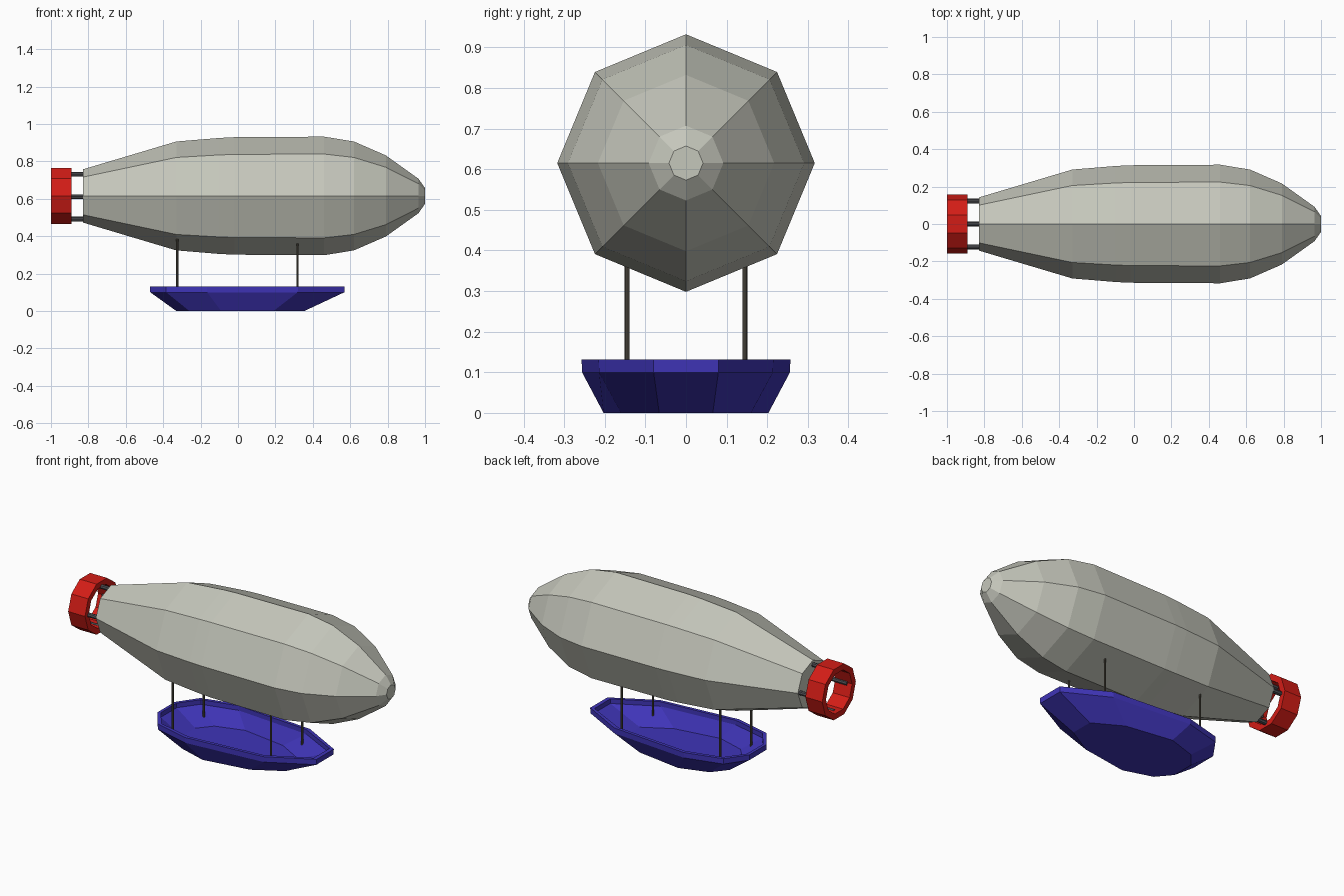
import bpy, bmesh
from math import sin, cos, pi
from mathutils import Vector

if "Cube" in bpy.data.objects:
    bpy.data.objects.remove(bpy.data.objects["Cube"])

AXIS_Z = 0.615


def material(name, rgb):
    m = bpy.data.materials.new(name)
    m.diffuse_color = (*rgb, 1)
    m.use_nodes = True
    m.node_tree.nodes["Principled BSDF"].inputs["Base Color"].default_value = m.diffuse_color
    return m


hull_grey = material("hull_grey", (0.56, 0.57, 0.50))
red = material("red", (0.65, 0.012, 0.008))
blue = material("blue", (0.05, 0.035, 0.48))
olive = material("olive", (0.09, 0.08, 0.06))
dark = material("dark_grey", (0.08, 0.08, 0.09))


def loft(name, loops, mat, caps=True, closed=False):
    """Skin a series of equal-length point loops."""
    bm = bmesh.new()
    rings = [[bm.verts.new(p) for p in loop] for loop in loops]
    pairs = list(zip(rings, rings[1:]))
    if closed:
        pairs.append((rings[-1], rings[0]))
    for a, b in pairs:
        n = len(a)
        for i in range(n):
            j = (i + 1) % n
            bm.faces.new((a[i], a[j], b[j], b[i]))
    if caps and not closed:
        bm.faces.new(rings[0][::-1])
        bm.faces.new(rings[-1])
    bmesh.ops.recalc_face_normals(bm, faces=bm.faces)
    me = bpy.data.meshes.new(name)
    bm.to_mesh(me)
    bm.free()
    me.materials.append(mat)
    ob = bpy.data.objects.new(name, me)
    bpy.context.collection.objects.link(ob)
    return ob


def ring_x(x, r, sides, y=0, z=AXIS_Z):
    return [(x, y + r * cos(2 * pi * i / sides), z + r * sin(2 * pi * i / sides))
            for i in range(sides)]


# Eight-sided gas envelope
profile = [(-0.83, 0.142), (-0.33, 0.291), (-0.10, 0.310), (-0.02, 0.314), (0.13, 0.315),
           (0.46, 0.317), (0.62, 0.291), (0.79, 0.217), (0.965, 0.092), (1.0, 0.042)]
loft("envelope", [ring_x(x, r, 8) for x, r in profile], hull_grey)

# Ten-sided tail ring
loft("tail_ring", [ring_x(x, r, 10) for x, r in
                   [(-1.0, 0.157), (-0.89, 0.157), (-0.89, 0.122), (-1.0, 0.122)]],
     red, closed=True)

# Struts joining the tail ring to the envelope
for i in range(4):
    y, z = 0.122 * cos(i * pi / 2), AXIS_Z - 0.004 + 0.12 * sin(i * pi / 2)
    loft(f"tail_strut_{i + 1}", [ring_x(x, 0.013, 8, y, z) for x in (-0.97, -0.82)], dark)


# Boat-shaped gondola: mirrored half outlines, bow to stern
def outline(half, z, inset=0.0):
    pts = half + [(x, -y) for x, y in reversed(half)]
    cx = sum(p[0] for p in pts) / len(pts)
    sx, sy = 1 - inset / 0.5, 1 - inset / 0.25
    return [(cx + (x - cx) * sx, y * sy, z) for x, y in pts]


rim = [(0.57, 0.08), (0.32, 0.215), (-0.166, 0.257), (-0.385, 0.20), (-0.47, 0.08)]
base = [(0.355, 0.066), (0.19, 0.16), (-0.09, 0.203), (-0.26, 0.15), (-0.33, 0.066)]
loft("gondola", [outline(base, 0), outline(rim, 0.10, 0.001), outline(rim, 0.132),
                 outline(rim, 0.132, 0.02), outline(rim, 0.105, 0.02),
                 outline(base, 0.022, 0.01)], blue)

# Four suspension rods
for end, x in (("rear", -0.325), ("front", 0.318)):
    for side, y in (("right", -0.145), ("left", 0.145)):
        loops = [[(x + 0.006 * cos(k * pi / 4), y + 0.006 * sin(k * pi / 4), z)
                  for k in range(8)] for z in (0.05, 0.39)]
        loft(f"{end}_{side}_rod", loops, olive)
